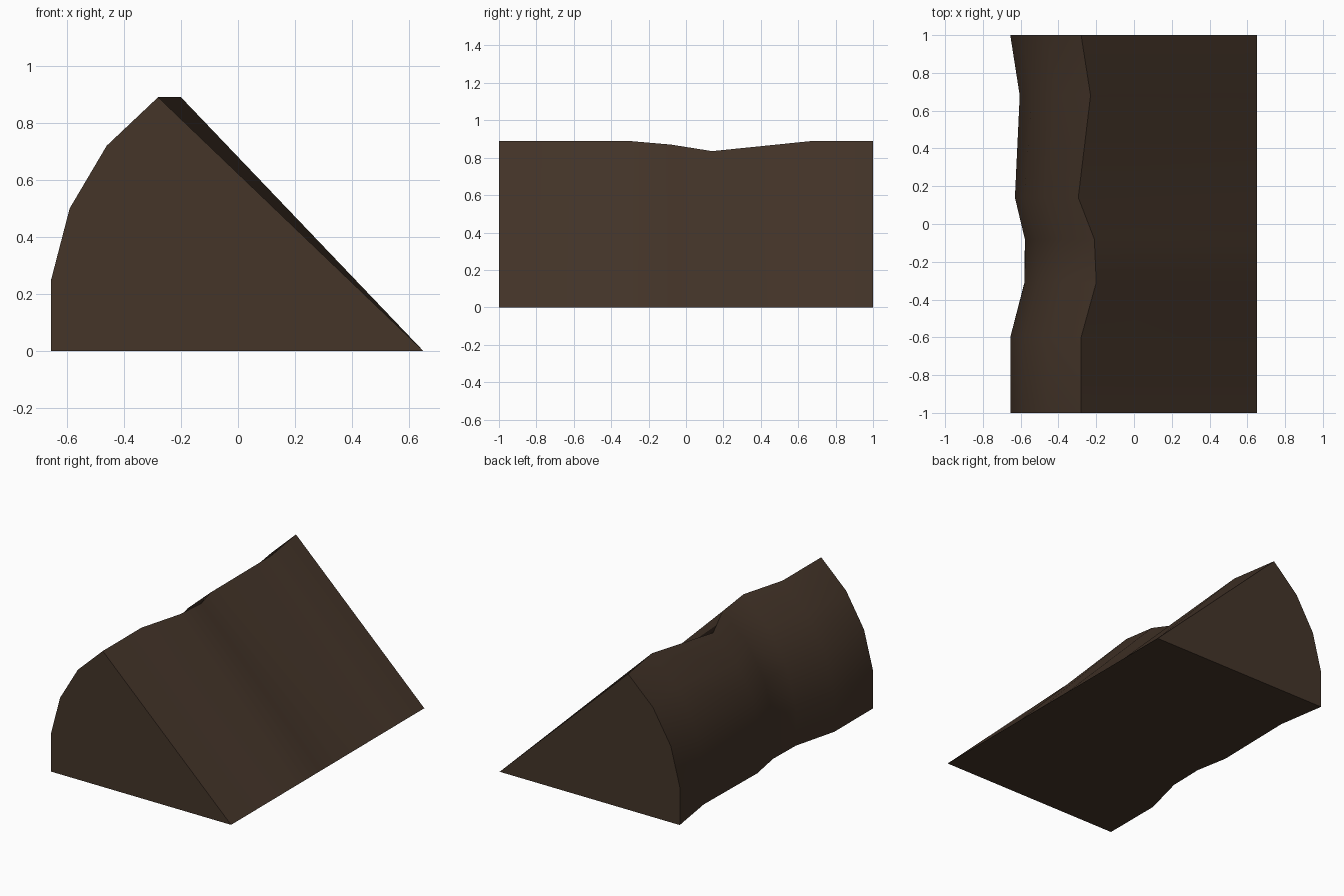
import bpy, bmesh, math

if "Cube" in bpy.data.objects:
    bpy.data.objects.remove(bpy.data.objects["Cube"])

# One dark wood colour
wood = bpy.data.materials.new("dark brown wood")
wood.diffuse_color = (0.058, 0.035, 0.022, 1)
wood.use_nodes = True
wood.node_tree.nodes["Principled BSDF"].inputs["Base Color"].default_value = wood.diffuse_color

# Split-log outline: base tip, then up the bark arc to the ridge
PROFILE = [(0.65, 0.0), (-0.655, 0.0), (-0.655, 0.25), (-0.59, 0.5),
           (-0.46, 0.72), (-0.28, 0.89)]

# Bark waviness per station: y, shift at bottom, shift at ridge, ridge drop
STATIONS = [(-1.0, 0.0, 0.0, 0.0), (-0.6, 0.0, 0.0, 0.0),
            (-0.31, 0.075, 0.08, 0.0), (-0.08, 0.08, 0.07, -0.02),
            (0.14, 0.04, -0.015, -0.055), (0.68, 0.05, 0.05, 0.0),
            (1.0, 0.0, 0.0, 0.0)]

bm = bmesh.new()
rings = []
for y, low, high, drop in STATIONS:
    ring = []
    for i, (x, z) in enumerate(PROFILE):
        t = z / 0.89
        dx = 0 if i == 0 else low + (high - low) * t
        ring.append(bm.verts.new((x + dx, y, z + drop * t * t)))
    rings.append(ring)

# Skin between stations, then the two cut ends
n = len(PROFILE)
for a, b in zip(rings, rings[1:]):
    for i in range(n):
        j = (i + 1) % n
        bm.faces.new((a[i], a[j], b[j], b[i]))
bm.faces.new(rings[0])
bm.faces.new(rings[-1][::-1])
bmesh.ops.recalc_face_normals(bm, faces=bm.faces)

mesh = bpy.data.meshes.new("split_log")
bm.to_mesh(mesh)
bm.free()
mesh.materials.append(wood)
log = bpy.data.objects.new("split_log", mesh)
bpy.context.collection.objects.link(log)

# Smooth bark, crisp cut edges
bpy.context.view_layer.objects.active = log
log.select_set(True)
bpy.ops.object.shade_smooth_by_angle(angle=math.radians(40))
